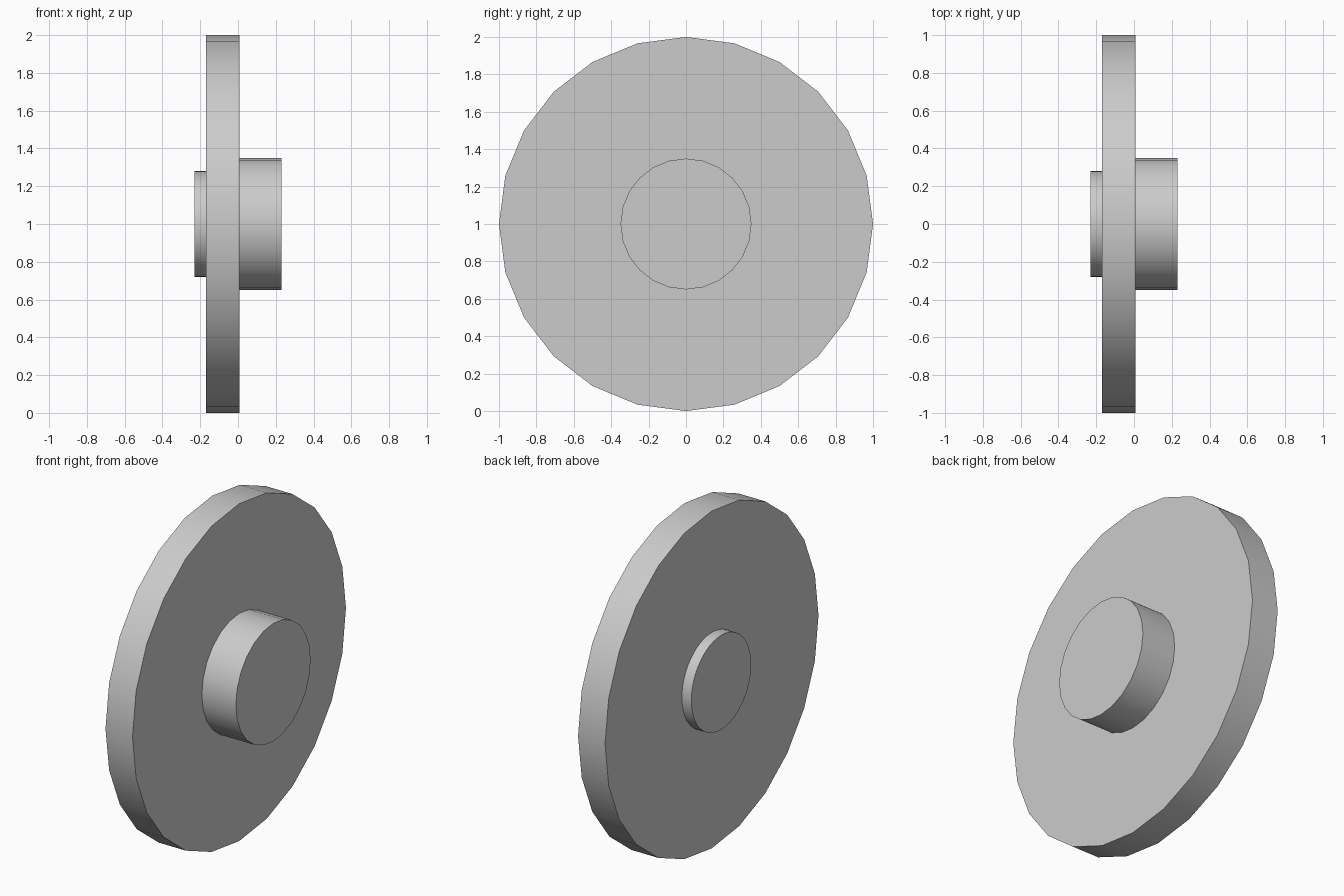
import bpy, bmesh, math

cube = bpy.data.objects.get("Cube")
if cube:
    bpy.data.objects.remove(cube, do_unlink=True)

# Plain grey metal
grey = bpy.data.materials.new("plain_grey")
grey.use_nodes = True
colour = (0.6, 0.6, 0.6, 1)
grey.diffuse_color = colour
grey.node_tree.nodes["Principled BSDF"].inputs["Base Color"].default_value = colour

COARSE, FINE = 24, 48


def ring(bm, x, radius, sides):
    """Closed loop of edges around the x axis, centred at z = 1."""
    verts = [bm.verts.new((x, radius * math.sin(2 * math.pi * i / sides),
                           1 + radius * math.cos(2 * math.pi * i / sides)))
             for i in range(sides)]
    return [bm.edges.new((verts[i], verts[(i + 1) % sides])) for i in range(sides)]


def lathe(name, profile):
    """Closed solid of revolution from (x, radius, sides) profile points."""
    bm = bmesh.new()
    loops = [ring(bm, *point) for point in profile]
    for a, b in zip(loops, loops[1:] + loops[:1]):
        bmesh.ops.bridge_loops(bm, edges=a + b)
    bmesh.ops.recalc_face_normals(bm, faces=bm.faces[:])
    mesh = bpy.data.meshes.new(name)
    bm.to_mesh(mesh)
    bm.free()
    mesh.materials.append(grey)
    obj = bpy.data.objects.new(name, mesh)
    bpy.context.collection.objects.link(obj)
    bpy.ops.object.select_all(action='DESELECT')
    obj.select_set(True)
    bpy.context.view_layer.objects.active = obj
    bpy.ops.object.shade_smooth_by_angle(angle=math.radians(30))
    return obj


lathe("flanged_wheel", [
    # disc rim
    (-0.169, 1.0, COARSE), (0.008, 1.0, COARSE),
    # hub and its bore
    (0.008, 0.35, COARSE), (0.231, 0.35, COARSE),
    (0.231, 0.28, FINE), (-0.045, 0.28, FINE),
    # axle hole through the web
    (-0.045, 0.10, FINE), (-0.133, 0.10, FINE),
    # shallow recess and raised lip
    (-0.133, 0.225, FINE), (-0.231, 0.225, FINE),
    (-0.231, 0.28, FINE), (-0.169, 0.28, FINE),
])
